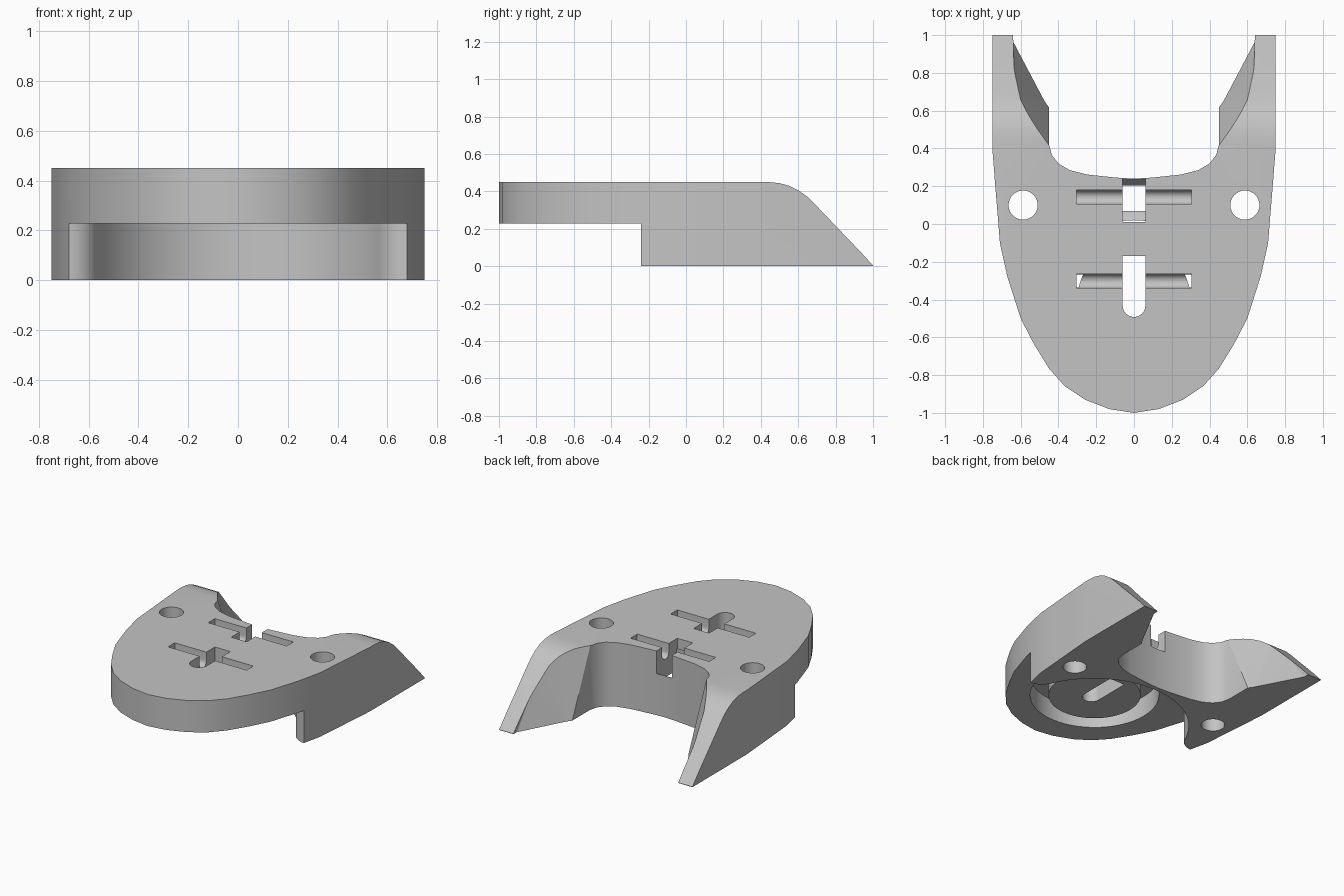
import bpy, bmesh, math

old = bpy.data.objects.get("Cube")
if old:
    bpy.data.objects.remove(old, do_unlink=True)

grey = bpy.data.materials.new("plain grey")
grey.use_nodes = True
COL = (0.55, 0.55, 0.55, 1)
grey.diffuse_color = COL
grey.node_tree.nodes["Principled BSDF"].inputs["Base Color"].default_value = COL


def add_object(name, bm):
    bmesh.ops.recalc_face_normals(bm, faces=bm.faces[:])
    me = bpy.data.meshes.new(name)
    bm.to_mesh(me)
    bm.free()
    me.materials.append(grey)
    ob = bpy.data.objects.new(name, me)
    bpy.context.scene.collection.objects.link(ob)
    return ob


def prism(name, pts, lo, hi, axis="Z"):
    """Extrude a plan outline (x, y) along Z or a side profile (y, z) along X."""
    bm = bmesh.new()
    place = (lambda p: (p[0], p[1], lo)) if axis == "Z" else (lambda p: (lo, p[0], p[1]))
    face = bm.faces.new([bm.verts.new(place(p)) for p in pts])
    new = bmesh.ops.extrude_face_region(bm, geom=[face])["geom"]
    step = (0, 0, hi - lo) if axis == "Z" else (hi - lo, 0, 0)
    bmesh.ops.translate(bm, vec=step, verts=[v for v in new if isinstance(v, bmesh.types.BMVert)])
    return add_object(name, bm)


def arc(cx, cy, r, a0, a1, n):
    return [(cx + r * math.cos(math.radians(a0 + (a1 - a0) * i / n)),
             cy + r * math.sin(math.radians(a0 + (a1 - a0) * i / n))) for i in range(n + 1)]


def circle(cx, cy, r, n=40):
    return arc(cx, cy, r, 0, 360, n)[:-1]


def mirrored(half):
    """Right half outline followed by its reflection, skipping points on the axis."""
    return half + [(-x, y) for x, y in reversed(half) if abs(x) > 1e-6]


def carve(target, cutter):
    mod = target.modifiers.new("cut", "BOOLEAN")
    mod.operation = "DIFFERENCE"
    mod.solver = "EXACT"
    mod.object = cutter
    bpy.context.view_layer.objects.active = target
    bpy.ops.object.modifier_apply(modifier=mod.name)
    bpy.data.objects.remove(cutter, do_unlink=True)


# Main block: horseshoe plan outline
outline = [(0, -1), (.13, -.98), (.26, -.93), (.365, -.86), (.45, -.765), (.53, -.635),
           (.6, -.5), (.67, -.28), (.71, -.1), (.722, .05), (.736, .22), (.75, .4), (.75, 1)]
body = prism("body", mirrored(outline), 0, .45)

# Rounded slope at the back of both arms
carve(body, prism("slope_cutter", [
    (.38, .46), (.44, .45), (.5, .444), (.55, .43), (.6, .406), (.65, .37), (.7, .32),
    (.93, .08), (1, .003), (1.05, -.05), (1.3, -.05), (1.3, .7), (.38, .7)], -1, 1, "X"))

# Opening between the arms
bay = [(0, .24), (.1, .246), (.25, .262), (.34, .285), (.4, .32), (.435, .365), (.45, .42), (.45, 1.3)]
carve(body, prism("bay_cutter", mirrored(bay), -.1, .6))

# Flared inner faces of the arms
floor_and_rim = [((.45, .64), (.45, .42, .45)), ((.5, .735), (.56, .6, .4)),
                 ((.55, .83), (.6, .68, .335)), ((.6, .925), (.63, .82, .19))]
bm = bmesh.new()
flare = [(.64, 1, 0), (.64, 1, -.05), (.64, 1.2, -.05), (.64, 1.2, .55)]
for (fx, fy), (rx, ry, rz) in floor_and_rim:
    flare += [(fx, fy, -.05), (fx, fy, 0),
              (fx + (rx - fx) * 1.15, fy + (ry - fy) * 1.15, rz * 1.15)]
for x, y, z in flare:
    bm.verts.new((x, y, z))
    bm.verts.new((-x, y, z))
hull = bmesh.ops.convex_hull(bm, input=bm.verts[:])
loose = [v for v in bm.verts if not v.link_faces]
bmesh.ops.delete(bm, geom=loose, context="VERTS")
carve(body, add_object("flare_cutter", bm))

# Undercut below the front plate: straight front, filleted horns, round back
CY, R, HX, HY = -.41, .62, .685, -.24
d = HY - CY
fr = (HX * HX + d * d - R * R) / (2 * (R - d))
ang = math.degrees(math.atan2(HY + fr - CY, HX))
undercut = [(0, -1.3), (1, -1.3), (1, HY)]
undercut += arc(HX, HY + fr, fr, 270, 180 + ang, 8)
undercut += arc(0, CY, R, ang, 90, 18)[1:-1] + [(0, CY + R)]
carve(body, prism("undercut_cutter", mirrored(undercut), -.1, .228))

# Ring groove in the underside of the plate
ring = prism("ring_cutter", circle(0, -.4, .42, 56), .15, .375)
carve(ring, prism("ring_core", circle(0, -.4, .3, 56), .1, .5))
carve(body, ring)

# Round screw holes
for s in (-1, 1):
    carve(body, prism("hole_cutter", circle(s * .587, .1, .077), -.1, .6))

# Front through slot with a rounded end
carve(body, prism("front_slot_cutter", [(.06, -.17), (-.06, -.17)] + arc(0, -.432, .06, 180, 360, 16),
                  .1, .6))

# Rear slot with a ledge in front and a low sill behind
carve(body, prism("rear_slot_cutter", [
    (.01, .6), (.01, .36), (.04, .345), (.07, .31), (.07, .15), (.2, .15), (.205, .25), (.235, .29),
    (.3, .3), (.3, .6)], -.06, .06, "X"))

# Round-bottomed cross troughs
for y in (.142, -.302):
    trough = [(y + .037, .6), (y - .037, .6)] + arc(y, .39, .037, 180, 360, 12)
    carve(body, prism("trough_cutter", trough, -.305, .305, "X"))

# Soft curved walls, crisp edges
bpy.ops.object.select_all(action="DESELECT")
body.select_set(True)
bpy.context.view_layer.objects.active = body
bpy.ops.object.shade_smooth_by_angle(angle=math.radians(30))
